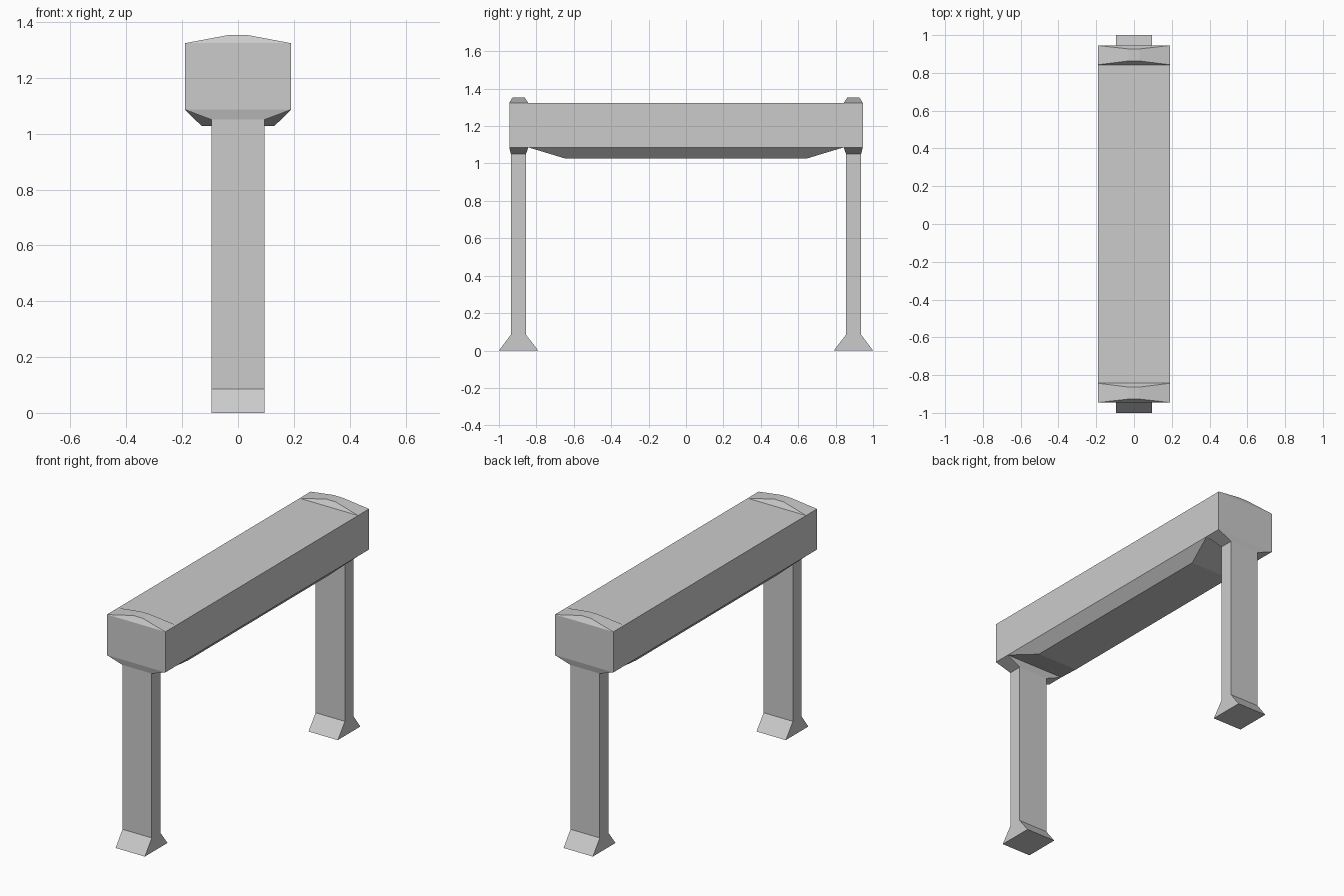
import bpy
import bmesh

if "Cube" in bpy.data.objects:
    bpy.data.objects.remove(bpy.data.objects["Cube"])


def loft(name, rings):
    """Closed solid through rings of equal length, capped at both ends."""
    bm = bmesh.new()
    loops = [[bm.verts.new(p) for p in ring] for ring in rings]
    n = len(loops[0])
    for a, b in zip(loops, loops[1:]):
        for i in range(n):
            j = (i + 1) % n
            bm.faces.new((a[i], a[j], b[j], b[i]))
    bm.faces.new(loops[0])
    bm.faces.new(loops[-1])
    bmesh.ops.recalc_face_normals(bm, faces=bm.faces)
    mesh = bpy.data.meshes.new(name)
    bm.to_mesh(mesh)
    bm.free()
    obj = bpy.data.objects.new(name, mesh)
    bpy.context.collection.objects.link(obj)
    return obj


def rect(hx, y0, y1, z):
    return [(-hx, y0, z), (hx, y0, z), (hx, y1, z), (-hx, y1, z)]


# Main beam
loft("beam", [rect(0.19, -0.945, 0.945, 1.086), rect(0.19, -0.945, 0.945, 1.324)])

# Tapered tray under the beam
loft("under_tray", [rect(0.131, -0.65, 0.65, 1.028), rect(0.19, -0.843, 0.843, 1.086)])

for side, s in (("front", -1), ("back", 1)):
    # Post with flared foot and widened head
    loft(side + "_post", [
        rect(0.095, s * 0.79, s * 1.0, 0),
        rect(0.095, s * 0.856, s * 0.936, 0.085),
        rect(0.095, s * 0.856, s * 0.936, 1.05),
        rect(0.19, s * 0.843, s * 0.945, 1.086),
    ])

    # Low arched cap on the beam end
    def arch(y_low, y_high):
        return [(-0.19, s * y_low, 1.324), (0.19, s * y_low, 1.324),
                (0.03, s * y_high, 1.354), (-0.03, s * y_high, 1.354)]
    loft(side + "_cap", [arch(0.843, 0.863), arch(0.945, 0.927)])
